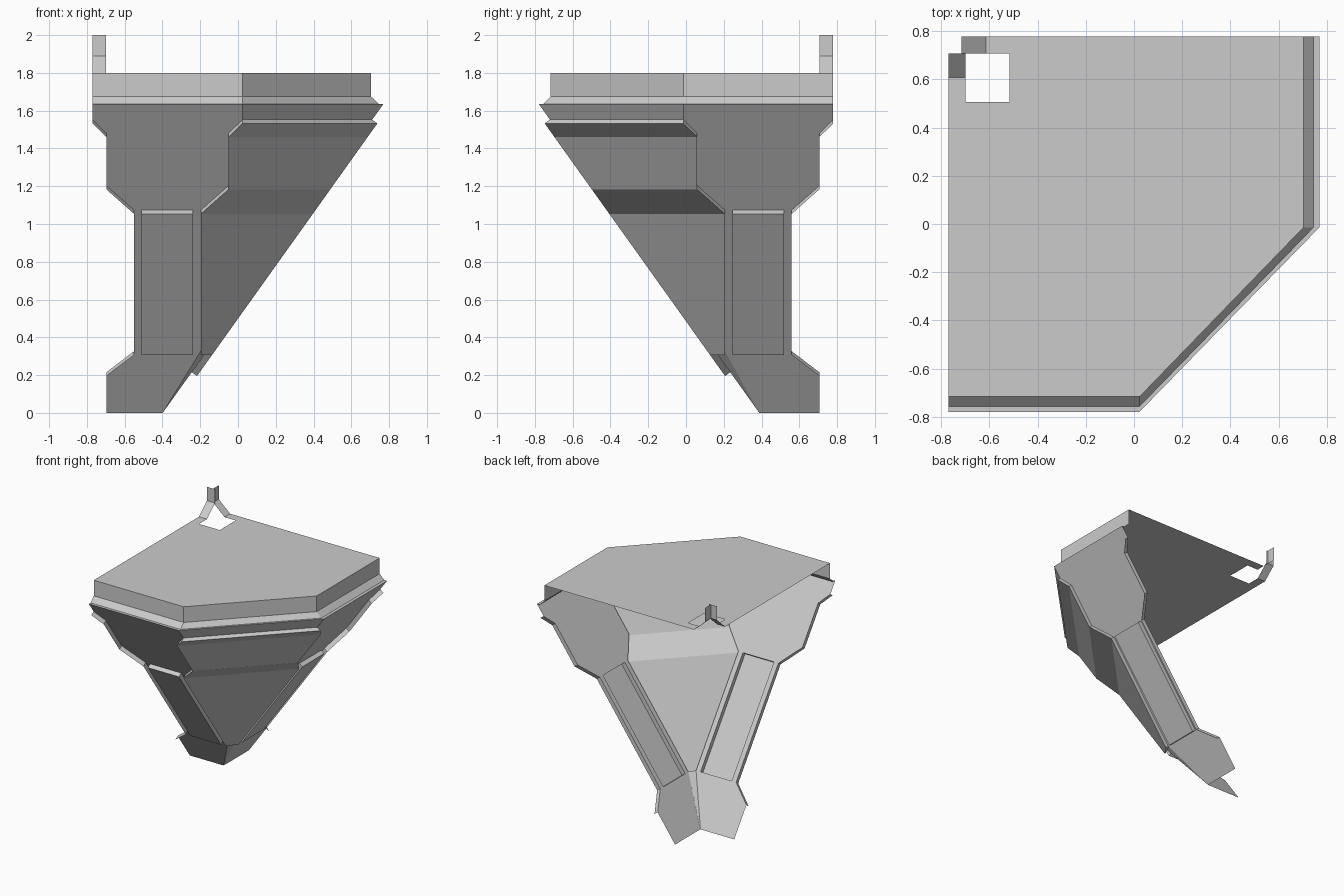
import bpy, bmesh

if "Cube" in bpy.data.objects:
    bpy.data.objects.remove(bpy.data.objects["Cube"])

SLOPE = 0.714            # outward lean of both leg panels
MID = -0.3735            # centre line of a panel
LIFT = 0.034             # height of raised trim above the panel
NY, NZ = -0.814 * LIFT, -0.581 * LIFT

# half outline of a panel: distance from centre line, height
HALF = [(0.3235, 0.215), (0.1765, 0.327), (0.1765, 1.073),
        (0.3235, 1.203), (0.3235, 1.48), (0.3965, 1.552)]
TOP_Z = 1.635


def point(side, u, z, raised=False):
    """Point on the front panel, or its diagonal mirror on the right."""
    x, y = u, 0.388 - SLOPE * z
    if raised:
        y, z = y + NY, z + NZ
    return (x, y, z) if side == "front" else (-y - 0.01, -x + 0.009, z)


def build(name, faces):
    bm = bmesh.new()
    for f in faces:
        bm.faces.new([bm.verts.new(p) for p in f])
    bmesh.ops.remove_doubles(bm, verts=bm.verts, dist=0.0005)
    bmesh.ops.recalc_face_normals(bm, faces=bm.faces)
    me = bpy.data.meshes.new(name)
    bm.to_mesh(me)
    bm.free()
    ob = bpy.data.objects.new(name, me)
    bpy.context.collection.objects.link(ob)
    return ob


def strip(a, b):
    return [(a[i], a[i + 1], b[i + 1], b[i]) for i in range(len(a) - 1)]


left = [(MID - w, z) for w, z in HALF]
right = [(MID + w, z) for w, z in HALF][1:]
z0, z1 = HALF[1][1], HALF[2][1]
r0, r1 = -0.511, -0.237      # raised strip on the leg

for side, toe in (("front", -0.399), ("right", -0.379)):
    def P(pts, raised=False):
        return [point(side, u, z, raised) for u, z in pts]

    # flat panel: foot, two leg borders, wide head
    foot = [(left[0][0], 0), (toe, 0), right[0], (r1, z0), (r0, z0), left[1], left[0]]
    head = ([left[2], (r0, z1), (r1, z1)] + right[1:] +
            [(right[-1][0], TOP_Z), (left[-1][0], TOP_Z)] + left[:2:-1])
    border_a = [left[1], (r0, z0), (r0, z1), left[2]]
    border_b = [(r1, z0), right[0], right[1], (r1, z1)]
    build(side + "_leg_panel", [P(f) for f in (foot, head, border_a, border_b)])

    # raised rectangle on the leg
    rect = [(r0, z0), (r1, z0), (r1, z1), (r0, z1), (r0, z0)]
    build(side + "_leg_raised_strip",
          [P(rect[:4], True)] + strip(P(rect), P(rect, True)))

    # thin flanges along both outlines
    build(side + "_leg_outer_flange", strip(P(left), P(left, True)))
    build(side + "_leg_inner_flange", strip(P(right), P(right, True)))

# diagonal face between the two legs
fa, ra = ([point(s, u, z, True) for u, z in right] for s in ("front", "right"))
fb, rb = ([point(s, u, z) for u, z in right] for s in ("front", "right"))
ft, rt = (point(s, right[-1][0], TOP_Z) for s in ("front", "right"))
toe_point = point("front", -0.399, 0)
build("diagonal_face", strip(fa, ra) + [
    (fa[-1], ra[-1], rb[-1], fb[-1]),     # ledge
    (fb[-1], rb[-1], rt, ft),             # band under the rim
    (fa[0], ra[0], rb[0], fb[0]),         # bottom lip
    (fb[0], rb[0], toe_point)])           # wedge between the feet


# rim and wall, open at the left and back
def ring(yf, xr, z):
    return [(-0.77, yf, z), (0.023, yf, z), (xr, -0.014, z), (xr, 0.779, z)]


levels = [ring(-0.7794, 0.7694, TOP_Z), ring(-0.757, 0.745, TOP_Z),
          ring(-0.717, 0.704, 1.675), ring(-0.717, 0.704, 1.8)]
build("rim_and_wall", [f for a, b in zip(levels, levels[1:]) for f in strip(a, b)])

# top plate with notched corner
plate = [p[:2] for p in levels[-1]] + [
    (-0.615, 0.779), (-0.615, 0.708), (-0.516, 0.708), (-0.516, 0.507),
    (-0.699, 0.507), (-0.699, 0.608), (-0.77, 0.608)]
build("top_plate", [[(x, y, 1.8) for x, y in plate]])

# two bent tabs rising at the corner
side_tab = [(0.608, 1.8), (0.708, 1.89), (0.708, 2.0)]
build("left_corner_tab", strip([(-0.77, y, z) for y, z in side_tab],
                               [(-0.699, y, z) for y, z in side_tab]))
back_tab = [(-0.615, 1.8), (-0.715, 1.89), (-0.715, 2.0)]
build("back_corner_tab", strip([(x, 0.708, z) for x, z in back_tab],
                               [(x, 0.779, z) for x, z in back_tab]))
